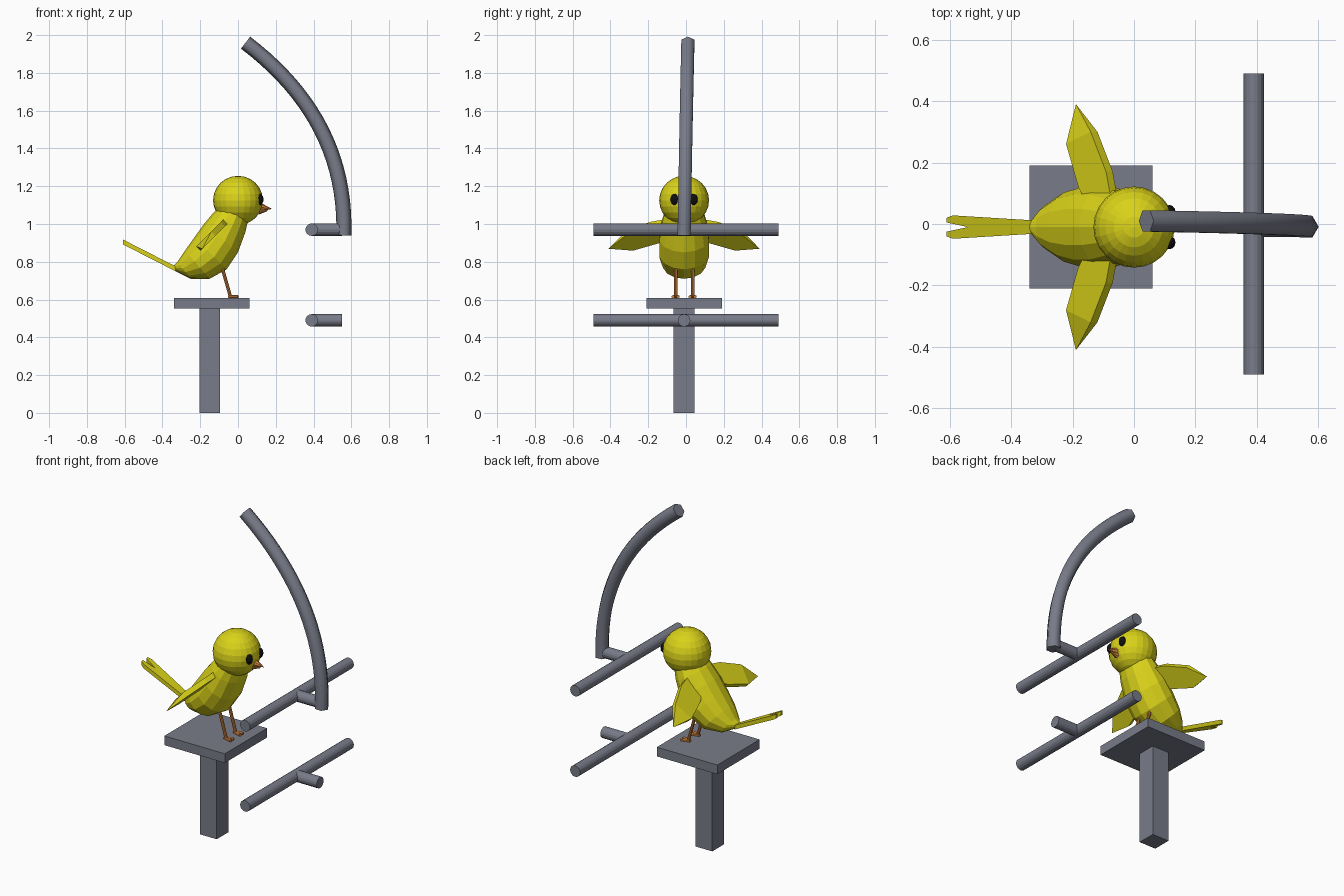
import bpy, bmesh, math
from mathutils import Vector, Matrix

cube = bpy.data.objects.get("Cube")
if cube:
    bpy.data.objects.remove(cube, do_unlink=True)

Y0 = -0.01  # centre line of the bird, stand and arc


def material(name, rgb, rough=0.6):
    m = bpy.data.materials.new(name)
    m.use_nodes = True
    m.diffuse_color = (*rgb, 1)
    b = m.node_tree.nodes["Principled BSDF"]
    b.inputs["Base Color"].default_value = (*rgb, 1)
    b.inputs["Roughness"].default_value = rough
    return m


YELLOW = material("yellow feathers", (0.70, 0.65, 0.01))
GREY = material("grey paint", (0.19, 0.20, 0.25))
ORANGE = material("orange beak and legs", (0.62, 0.22, 0.05))
BLACK = material("black eyes", (0.005, 0.005, 0.005))


def finish(name, bm, mat, smooth=None):
    bmesh.ops.recalc_face_normals(bm, faces=bm.faces)
    me = bpy.data.meshes.new(name)
    bm.to_mesh(me)
    bm.free()
    me.materials.append(mat)
    ob = bpy.data.objects.new(name, me)
    bpy.context.collection.objects.link(ob)
    if smooth:
        bpy.ops.object.select_all(action='DESELECT')
        ob.select_set(True)
        bpy.context.view_layer.objects.active = ob
        bpy.ops.object.shade_smooth_by_angle(angle=math.radians(smooth))
    return ob


def box(name, centre, size, mat):
    bm = bmesh.new()
    bmesh.ops.create_cube(bm, size=1, matrix=Matrix.Translation(centre) @ Matrix.Diagonal((*size, 1)))
    return finish(name, bm, mat)


def rod(name, a, b, r1, mat, r2=None, sides=16, smooth=None):
    a, b = Vector(a), Vector(b)
    rot = (b - a).to_track_quat('Z', 'Y').to_matrix().to_4x4()
    bm = bmesh.new()
    bmesh.ops.create_cone(bm, cap_ends=True, segments=sides, radius1=r1,
                          radius2=r1 if r2 is None else r2, depth=(b - a).length,
                          matrix=Matrix.Translation((a + b) / 2) @ rot)
    return finish(name, bm, mat, smooth)


def ball(name, centre, scale, mat, seg=24, rings=12):
    bm = bmesh.new()
    bmesh.ops.create_uvsphere(bm, u_segments=seg, v_segments=rings, radius=1,
                              matrix=Matrix.Translation(centre) @ Matrix.Diagonal((*scale, 1)))
    return finish(name, bm, mat)


def loft(name, rings, mat, smooth=None):
    """Skin a list of equal-length point loops and cap both ends."""
    bm = bmesh.new()
    loops = [[bm.verts.new(p) for p in ring] for ring in rings]
    n = len(loops[0])
    for lo, hi in zip(loops, loops[1:]):
        for i in range(n):
            j = (i + 1) % n
            bm.faces.new((lo[i], lo[j], hi[j], hi[i]))
    bm.faces.new(loops[0])
    bm.faces.new(loops[-1])
    return finish(name, bm, mat, smooth)


def oval(centre, u, v, n):
    return [centre + u * math.cos(2 * math.pi * i / n) + v * math.sin(2 * math.pi * i / n)
            for i in range(n)]


# Stand
box("platform", (-0.14, Y0, 0.58), (0.40, 0.40, 0.055), GREY)
box("post", (-0.15, Y0, 0.28), (0.11, 0.11, 0.56), GREY)

# Two crossbars, each with a short stub
for level, z in (("upper", 0.97), ("lower", 0.49)):
    rod(level + "_crossbar", (0.39, -0.49, z), (0.39, 0.49, z), 0.033, GREY)
    rod(level + "_stub", (0.39, Y0, z), (0.55, Y0, z), 0.033, GREY)

# Curved six-sided arm
p0, p1, p2 = Vector((0.56, -0.01, 0.94)), Vector((0.58, 0.0, 1.55)), Vector((0.04, 0.01, 1.96))
rings = []
STEPS = 20
for k in range(STEPS + 1):
    t = k / STEPS
    c = p0 * (1 - t) ** 2 + p1 * 2 * t * (1 - t) + p2 * t * t
    tangent = ((p1 - p0) * (1 - t) + (p2 - p1) * t).normalized()
    side = Vector((0, 1, 0))
    out = side.cross(tangent).normalized()
    rings.append(oval(c, out * 0.04, side * 0.04, 6))
loft("curved_arm", rings, GREY, smooth=70)

# Body: each ring spans a back point and a belly point, with a half width
profile = [
    ((-0.34, 0.78), (-0.33, 0.75), 0.02),
    ((-0.32, 0.80), (-0.25, 0.71), 0.07),
    ((-0.28, 0.86), (-0.15, 0.71), 0.115),
    ((-0.23, 0.93), (-0.06, 0.76), 0.135),
    ((-0.18, 1.00), (0.00, 0.85), 0.135),
    ((-0.13, 1.06), (0.04, 0.96), 0.12),
    ((-0.08, 1.11), (0.06, 1.05), 0.10),
]
rings = []
for back, belly, half in profile:
    a, b = Vector((back[0], Y0, back[1])), Vector((belly[0], Y0, belly[1]))
    rings.append(oval((a + b) / 2, (a - b) / 2, Vector((0, half, 0)), 14))
loft("body", rings, YELLOW)

# Head and beak
ball("head", (0, Y0, 1.125), (0.132, 0.132, 0.13), YELLOW)
rod("upper_beak", (0.11, Y0, 1.09), (0.18, Y0, 1.08), 0.026, ORANGE, r2=0.0, sides=8)
rod("lower_beak", (0.11, Y0, 1.07), (0.16, Y0, 1.07), 0.02, ORANGE, r2=0.0, sides=8)


def slab(name, outline, height, offset, mirror, tip=None):
    """Thin plate on a sloping plane; an optional tip point closes to an edge."""
    bm = bmesh.new()
    base = [Vector((x, y, height(x))) for x, y in outline]
    off = Vector(offset)
    flip = lambda p: Vector((p.x, p.y * mirror + Y0, p.z))
    low = [bm.verts.new(flip(p - off)) for p in base]
    top = [low[i] if i == tip else bm.verts.new(flip(p + off)) for i, p in enumerate(base)]
    n = len(base)
    bm.faces.new(low)
    if tip is None:
        bm.faces.new(top)
    else:
        bm.faces.new((top[tip - 1], top[tip], top[tip + 1]))
        bm.faces.new([v for i, v in enumerate(top) if i != tip])
    for i in range(n):
        j = (i + 1) % n
        quad = list(dict.fromkeys((low[i], low[j], top[j], top[i])))
        bm.faces.new(quad)
    return finish(name, bm, YELLOW)


wing = [(-0.06, 0.07), (-0.08, 0.18), (-0.13, 0.31), (-0.20, 0.40),
        (-0.21, 0.27), (-0.17, 0.13), (-0.14, 0.07)]
prong = [(-0.32, 0.0), (-0.33, 0.022), (-0.59, 0.038), (-0.61, 0.03),
         (-0.61, 0.015), (-0.54, 0.0)]

# Paired parts
for label, s in (("left", 1), ("right", -1)):
    slab(label + "_wing", wing, lambda x: 1.08 + x, (-0.011, 0, 0.011), s, tip=3)
    slab(label + "_tail_feather", prong, lambda x: 0.765 - 0.51 * (x + 0.335), (0, 0, 0.013), s)
    y = Y0 + 0.045 * s
    ball(label + "_eye", (0.115, Y0 + 0.05 * s, 1.13), (0.02, 0.022, 0.03), BLACK, 12, 8)
    rod(label + "_leg", (-0.09, y, 0.79), (-0.04, y, 0.615), 0.009, ORANGE, sides=8)
    for toe, dy in (("inner", -0.013), ("outer", 0.013)):
        rod(f"{label}_{toe}_toe", (-0.05, y, 0.615), (0.0, y + dy * s, 0.615), 0.009, ORANGE, sides=6)
